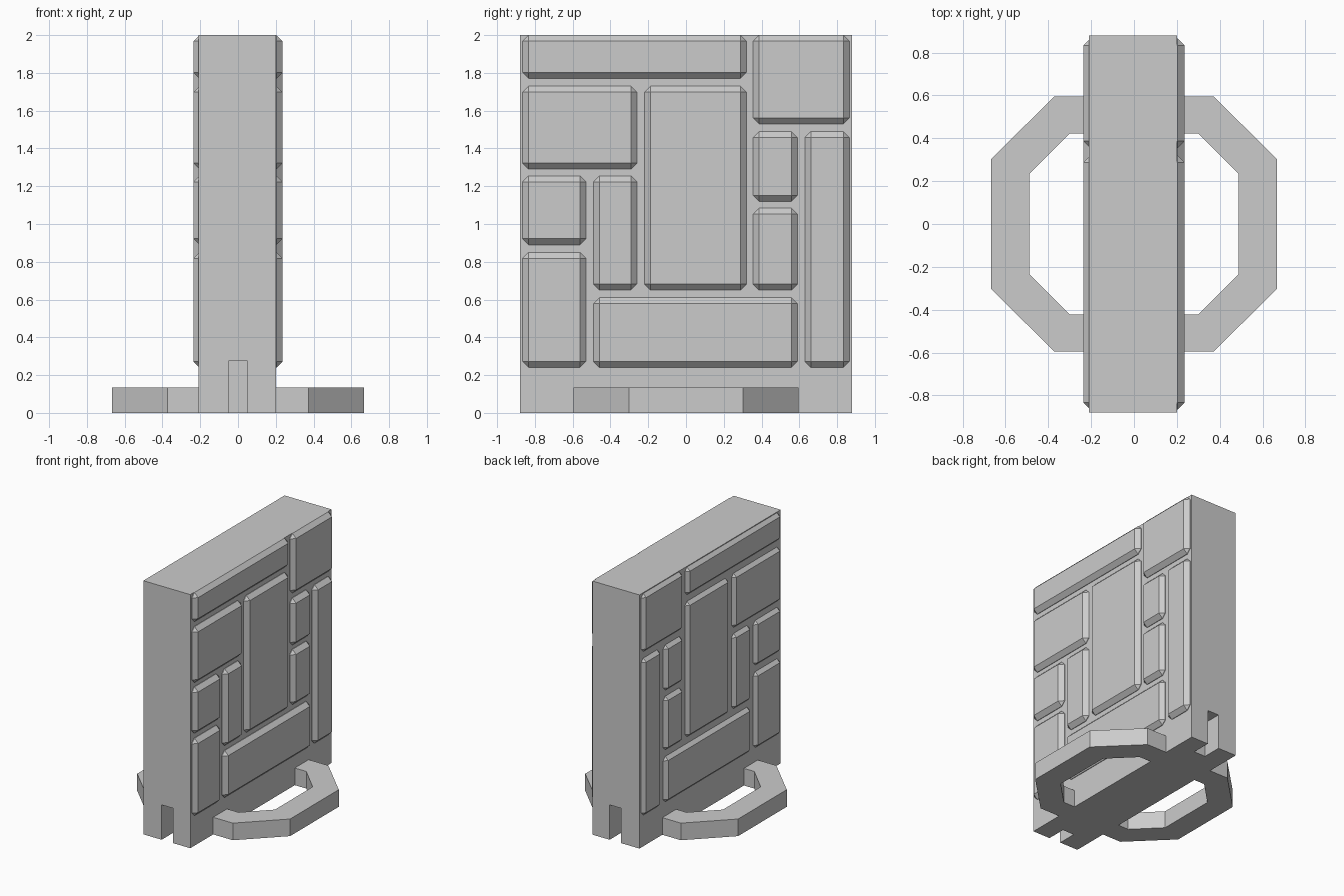
import bpy
import bmesh
from mathutils import Matrix, Vector

if "Cube" in bpy.data.objects:
    bpy.data.objects.remove(bpy.data.objects["Cube"], do_unlink=True)

grey = bpy.data.materials.new("stone grey")
grey.use_nodes = True
grey.diffuse_color = (0.6, 0.6, 0.6, 1)
grey.node_tree.nodes["Principled BSDF"].inputs["Base Color"].default_value = (0.6, 0.6, 0.6, 1)


def add_object(name, bm):
    bmesh.ops.recalc_face_normals(bm, faces=bm.faces)
    mesh = bpy.data.meshes.new(name)
    bm.to_mesh(mesh)
    bm.free()
    mesh.materials.append(grey)
    obj = bpy.data.objects.new(name, mesh)
    bpy.context.collection.objects.link(obj)
    return obj


def box(name, low, high, bevel=0):
    low, high = Vector(low), Vector(high)
    bm = bmesh.new()
    bmesh.ops.create_cube(bm, size=1, matrix=Matrix.Translation((low + high) / 2)
                          @ Matrix.Diagonal((*(high - low), 1)))
    if bevel:
        bmesh.ops.bevel(bm, geom=bm.edges[:], offset=bevel, segments=1,
                        affect='EDGES', clamp_overlap=True)
    return add_object(name, bm)


# Wall slab with a connector slot cut into the foot of each end
LEFT, RIGHT, HALF_Y = -0.21, 0.20, 0.88
slab = box("wall_slab", (LEFT, -HALF_Y, 0), (RIGHT, HALF_Y, 2))
for side in (-1, 1):
    ends = sorted((side * 0.73, side * 1.0))
    cutter = box("slot_cutter", (-0.05, ends[0], -0.1), (0.05, ends[1], 0.275))
    cutter.hide_render = True
    cut = slab.modifiers.new("slot", 'BOOLEAN')
    cut.operation = 'DIFFERENCE'
    cut.solver = 'EXACT'
    cut.object = cutter
    bpy.context.view_layer.objects.active = slab
    bpy.ops.object.modifier_apply(modifier=cut.name)
    bpy.data.objects.remove(cutter, do_unlink=True)

# Chamfered stone blocks on both broad faces: y range, z range
BLOCKS = [
    (-0.865, 0.32, 1.77, 2.0), (0.355, 0.865, 1.53, 2.0),
    (-0.865, -0.26, 1.29, 1.73), (-0.22, 0.32, 0.65, 1.73),
    (0.355, 0.59, 1.12, 1.49), (0.63, 0.865, 0.24, 1.49),
    (-0.865, -0.53, 0.89, 1.255), (-0.49, -0.26, 0.65, 1.255),
    (0.355, 0.59, 0.65, 1.085), (-0.49, 0.59, 0.24, 0.61),
    (-0.865, -0.53, 0.24, 0.85),
]
for side, label in ((1, "left"), (-1, "right")):
    x = sorted((side * 0.12, side * 0.236))
    for i, (y0, y1, z0, z1) in enumerate(BLOCKS, 1):
        box(f"{label}_stone_block_{i}", (x[0], y0, z0), (x[1], y1, z1), 0.032)

# Octagonal base ring, one half on each side of the slab
for side, wall, label in ((1, RIGHT, "left"), (-1, -LEFT, "right")):
    outer = [(wall, 0.595), (0.372, 0.595), (0.667, 0.303)]
    inner = [(wall, 0.422), (0.30, 0.422), (0.487, 0.235)]
    bm = bmesh.new()
    rows = []
    for half in (outer, inner):
        path = half + [(x, -y) for x, y in reversed(half)]
        rows.append([bm.verts.new((side * x, y, 0)) for x, y in path])
    for i in range(len(rows[0]) - 1):
        bm.faces.new((rows[0][i], rows[0][i + 1], rows[1][i + 1], rows[1][i]))
    raised = bmesh.ops.extrude_face_region(bm, geom=bm.faces[:], use_keep_orig=True)
    bmesh.ops.translate(bm, vec=(0, 0, 0.135),
                        verts=[v for v in raised["geom"] if isinstance(v, bmesh.types.BMVert)])
    add_object(f"{label}_base_ring", bm)
